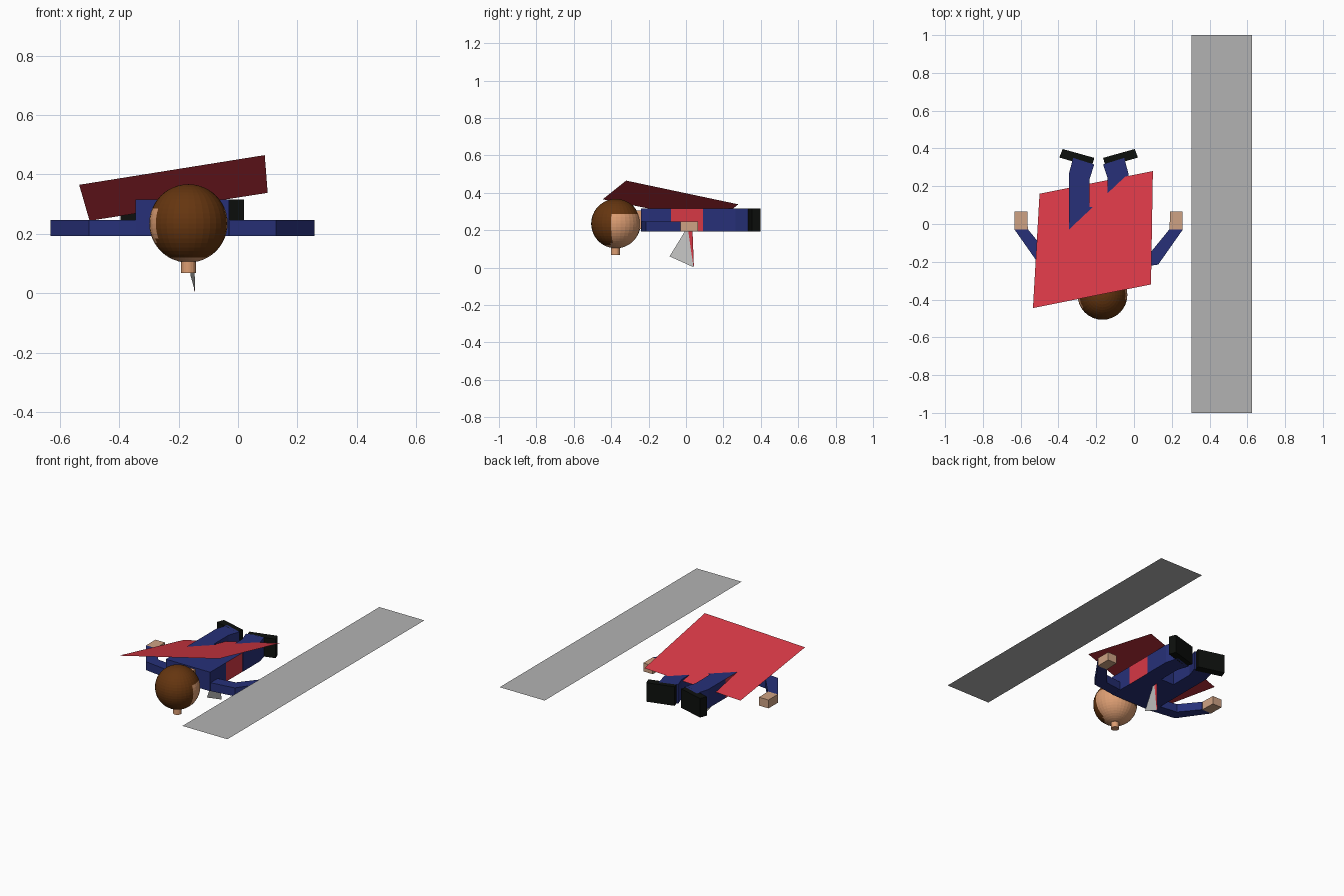
import bpy, bmesh, math
from mathutils import Vector, Matrix

if "Cube" in bpy.data.objects:
    bpy.data.objects.remove(bpy.data.objects["Cube"])

CX = -0.187          # symmetry line of the body
Z0, Z1 = 0.193, 0.315  # underside and back of the lying body


def mat(name, r, g, b):
    m = bpy.data.materials.new(name)
    m.diffuse_color = (r, g, b, 1)
    m.use_nodes = True
    m.node_tree.nodes["Principled BSDF"].inputs["Base Color"].default_value = m.diffuse_color
    return m


RED = mat("red", 0.68, 0.04, 0.06)
BLUE = mat("navy_blue", 0.02, 0.03, 0.19)
BLACK = mat("black", 0.004, 0.005, 0.004)
SKIN = mat("hand_skin", 0.62, 0.36, 0.23)
FACE = mat("face_skin", 0.72, 0.34, 0.17)
HAIR = mat("brown_hair", 0.13, 0.036, 0.005)
GREY = mat("road_grey", 0.45, 0.45, 0.45)
PALE = mat("pale_grey", 0.56, 0.56, 0.55)


def finish(name, bm, *mats):
    me = bpy.data.meshes.new(name)
    bm.to_mesh(me)
    bm.free()
    for m in mats:
        me.materials.append(m)
    ob = bpy.data.objects.new(name, me)
    bpy.context.collection.objects.link(ob)
    return ob


def sheet(name, pts, m):
    bm = bmesh.new()
    bm.faces.new([bm.verts.new(p) for p in pts])
    return finish(name, bm, m)


def prism(name, outline, z0, z1, *mats, rule=None):
    """Extrude a flat xy outline from z0 up to z1."""
    bm = bmesh.new()
    f = bm.faces.new([bm.verts.new((x, y, z0)) for x, y in outline])
    ext = bmesh.ops.extrude_face_region(bm, geom=[f])["geom"]
    bmesh.ops.translate(bm, vec=(0, 0, z1 - z0),
                        verts=[v for v in ext if isinstance(v, bmesh.types.BMVert)])
    bmesh.ops.recalc_face_normals(bm, faces=bm.faces)
    bm.normal_update()
    if rule:
        for f in bm.faces:
            f.material_index = rule(f)
    return finish(name, bm, *mats)


def rect(x0, x1, y0, y1):
    return [(x0, y0), (x1, y0), (x1, y1), (x0, y1)]


def pair(name, outline, z0, z1, m):
    """Left part plus its mirror image across the body line."""
    prism("left_" + name, outline, z0, z1, m)
    prism("right_" + name, [(2 * CX - x, y) for x, y in outline], z0, z1, m)


# trunk: chest, neck and hips with red flanks
prism("chest", rect(-0.345, -0.03, -0.24, -0.08), Z0, Z1, BLUE)
prism("neck", rect(-0.24, -0.135, -0.28, -0.24), 0.205, 0.305, FACE)
prism("hips", rect(-0.345, -0.03, -0.08, 0.09), Z0, Z1, BLUE, RED,
      rule=lambda f: 1 if abs(f.normal.x) > 0.5 else 0)

# legs bent at the knee, boots turned outward
pair("leg", [(-0.345, 0.09), (-0.235, 0.09), (-0.235, 0.24), (-0.21, 0.315),
             (-0.322, 0.35), (-0.345, 0.265)], Z0, Z1, BLUE)
pair("boot", [(-0.395, 0.352), (-0.225, 0.302), (-0.21, 0.35), (-0.378, 0.397)],
     Z0, Z1, BLACK)

# arms stretched sideways, forearms angled back, hands
pair("upper_arm", [(-0.345, -0.237), (-0.345, -0.165), (-0.462, -0.15),
                   (-0.502, -0.215)], Z0, 0.247, BLUE)
pair("forearm", [(-0.502, -0.215), (-0.462, -0.15), (-0.56, -0.03),
                 (-0.632, -0.03)], Z0, 0.247, BLUE)
pair("hand", [(-0.632, -0.03), (-0.562, -0.03), (-0.565, 0.065),
              (-0.632, 0.065)], Z0, 0.247, SKIN)

# head: hair over the crown and back, skin on the face and cheeks
HEAD = Vector((-0.167, -0.375, 0.235))
bm = bmesh.new()
bmesh.ops.create_uvsphere(bm, u_segments=32, v_segments=24, radius=0.132,
                          matrix=Matrix.Translation(HEAD))
for f in bm.faces:
    c = f.calc_center_median() - HEAD
    crown = c.z > 0.055
    front = c.y < -0.025 and c.z > -0.112 and c.x > -0.108
    f.material_index = 1 if crown or front else 0
finish("head", bm, FACE, HAIR)

# nose pointing down
bm = bmesh.new()
bmesh.ops.create_cone(bm, cap_ends=True, segments=20, radius1=0.025, radius2=0.025,
                      depth=0.06, matrix=Matrix.Translation((-0.167, -0.377, 0.098)))
finish("nose", bm, FACE)

# slanted cape
sheet("cape", [(-0.535, -0.445, 0.365), (0.09, -0.32, 0.465),
               (0.10, 0.28, 0.338), (-0.50, 0.16, 0.244)], RED)

# hanging blade with red trailing edge
sheet("blade", [(-0.152, -0.005, 0.195), (-0.16, -0.088, 0.06),
                (-0.144, 0.04, 0.002), (-0.15, 0.012, 0.195)], PALE)
sheet("blade_edge", [(-0.15, 0.012, 0.195), (-0.144, 0.04, 0.002),
                     (-0.148, 0.042, 0.01), (-0.15, 0.035, 0.195)], RED)

# long flat road strip beside the figure
sheet("road_strip", [(0.305, -1, 0.35), (0.625, -1, 0.35),
                     (0.625, 1, 0.35), (0.305, 1, 0.35)], GREY)
